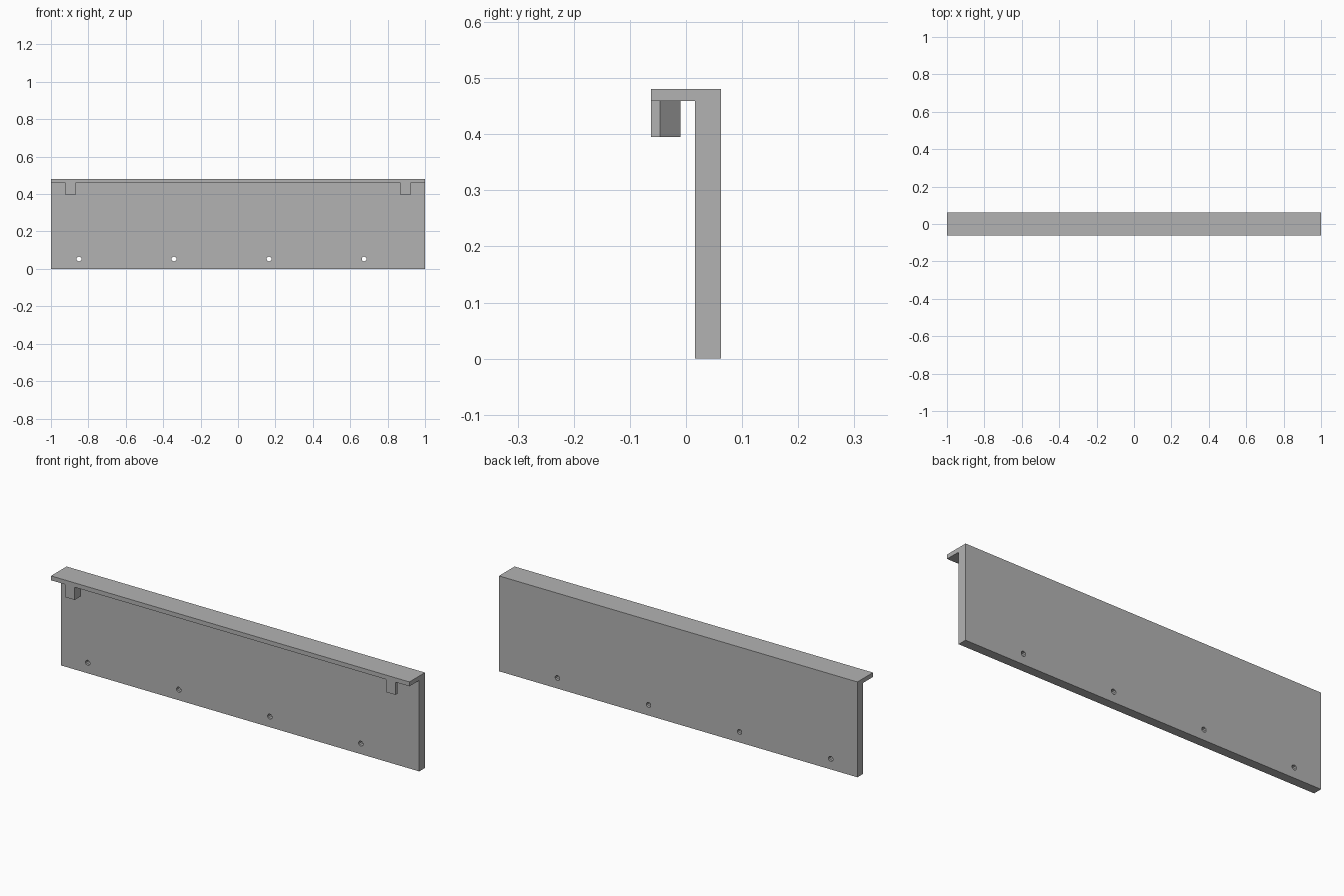
import bpy
import bmesh
import math
from mathutils import Matrix, Vector

cube = bpy.data.objects.get("Cube")
if cube:
    bpy.data.objects.remove(cube, do_unlink=True)

# Single grey finish
grey = bpy.data.materials.new("plain_grey")
grey.use_nodes = True
colour = (0.45, 0.45, 0.45, 1.0)
grey.diffuse_color = colour
grey.node_tree.nodes["Principled BSDF"].inputs["Base Color"].default_value = colour


def prism(name, points, sweep):
    """Close an outline of 3D points and extrude it along a vector."""
    bm = bmesh.new()
    face = bm.faces.new([bm.verts.new(p) for p in points])
    result = bmesh.ops.extrude_face_region(bm, geom=[face])
    verts = [v for v in result["geom"] if isinstance(v, bmesh.types.BMVert)]
    bmesh.ops.translate(bm, verts=verts, vec=Vector(sweep))
    bmesh.ops.recalc_face_normals(bm, faces=bm.faces)
    return finish(name, bm)


def finish(name, bm):
    mesh = bpy.data.meshes.new(name)
    bm.to_mesh(mesh)
    bm.free()
    mesh.materials.append(grey)
    obj = bpy.data.objects.new(name, mesh)
    bpy.context.collection.objects.link(obj)
    return obj


FRONT, BACK, WALL = -0.062, 0.062, 0.016
TOP, LIP = 0.481, 0.459

# Upright panel with a lip overhanging the front
profile = [(BACK, 0), (BACK, TOP), (FRONT, TOP), (FRONT, LIP), (WALL, LIP), (WALL, 0)]
panel = prism("lipped_panel", [(-1, y, z) for y, z in profile], (2, 0, 0))

# Row of screw holes along the bottom edge
bm = bmesh.new()
for i in range(4):
    place = Matrix.Translation((-0.85 + i * 0.508, 0.04, 0.053))
    bmesh.ops.create_cone(bm, cap_ends=True, segments=10, radius1=0.013,
                          radius2=0.013, depth=0.2,
                          matrix=place @ Matrix.Rotation(math.pi / 2, 4, "X"))
cutter = finish("hole_cutter", bm)
cutter.hide_render = True
cut = panel.modifiers.new("screw_holes", "BOOLEAN")
cut.operation = "DIFFERENCE"
cut.solver = "EXACT"
cut.object = cutter
bpy.context.view_layer.objects.active = panel
bpy.ops.object.modifier_apply(modifier=cut.name)
bpy.data.objects.remove(cutter, do_unlink=True)

# Mirrored hanging tabs, bevelled on their outer back corner
outline = [(0.868, FRONT), (0.922, FRONT), (0.922, -0.046), (0.886, -0.01), (0.868, -0.01)]
for side, name in ((1, "left_tab"), (-1, "right_tab")):
    prism(name, [(side * x, y, 0.395) for x, y in outline], (0, 0, LIP - 0.395))
